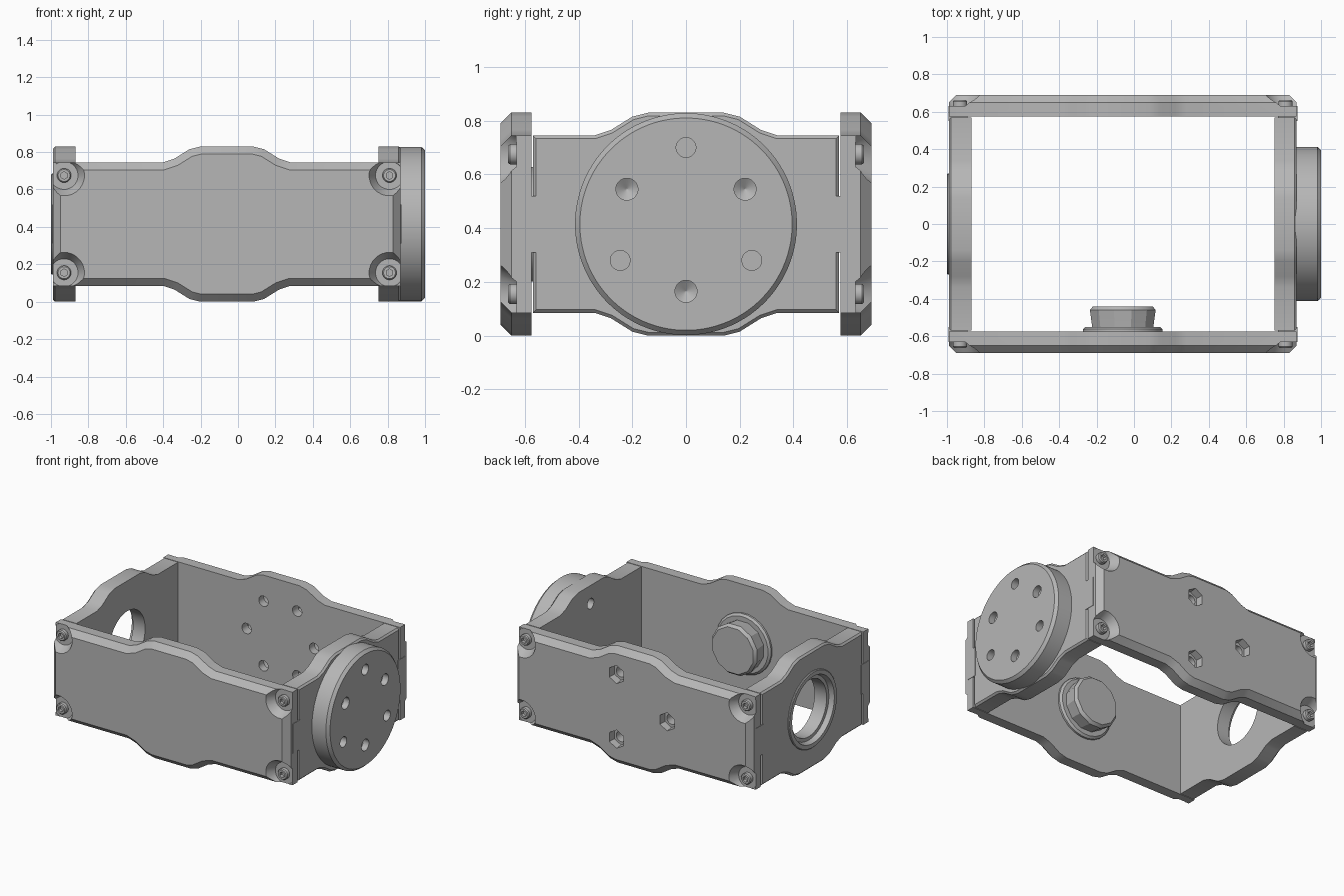
import bpy, bmesh, math
from mathutils import Vector

if "Cube" in bpy.data.objects:
    bpy.data.objects.remove(bpy.data.objects["Cube"], do_unlink=True)

# One grey finish for the whole bracket
grey = bpy.data.materials.new("machined_grey")
grey.use_nodes = True
grey.diffuse_color = (0.47, 0.47, 0.47, 1)
grey.node_tree.nodes["Principled BSDF"].inputs["Base Color"].default_value = grey.diffuse_color

MID_X, MID_Z = -0.06, 0.415      # centre of the rectangular frame
HALF_X, HALF_Z, BUMP_Z = 0.93, 0.33, 0.415
OUT_Y, IN_Y = 0.69, 0.575


def place(axis, d, u, v):
    return Vector((d, u, v)) if axis == "x" else Vector((u, d, v))


def finish(name, bm):
    bmesh.ops.recalc_face_normals(bm, faces=bm.faces[:])
    mesh = bpy.data.meshes.new(name)
    bm.to_mesh(mesh)
    bm.free()
    obj = bpy.data.objects.new(name, mesh)
    bpy.context.collection.objects.link(obj)
    mesh.materials.append(grey)
    return obj


def prism(name, axis, outline, inner, outer, chamfer=0):
    """Extrude an outline along an axis and chamfer the rim of its outer face."""
    bm = bmesh.new()
    loops = [[bm.verts.new(place(axis, d, u, v)) for u, v in outline] for d in (inner, outer)]
    n = len(outline)
    bm.faces.new(loops[0])
    top = bm.faces.new(loops[1])
    for i in range(n):
        j = (i + 1) % n
        bm.faces.new((loops[0][i], loops[0][j], loops[1][j], loops[1][i]))
    bmesh.ops.recalc_face_normals(bm, faces=bm.faces[:])
    if chamfer:
        bmesh.ops.bevel(bm, geom=top.edges[:], offset=chamfer, segments=1,
                        affect="EDGES", clamp_overlap=False)
    return finish(name, bm)


def box(name, axis, u0, u1, v0, v1, d0, d1):
    return prism(name, axis, [(u0, v0), (u1, v0), (u1, v1), (u0, v1)], d0, d1)


def lathe(name, axis, u, v, profile, sides=48):
    """Closed turned solid from (position, radius) pairs."""
    bm = bmesh.new()
    rings = []
    for d, r in profile:
        angles = [math.tau * (i + 0.5) / sides for i in range(sides)]
        rings.append([bm.verts.new(place(axis, d, u + r * math.cos(a), v + r * math.sin(a)))
                      for a in angles])
    for a, b in zip(rings, rings[1:]):
        for i in range(sides):
            j = (i + 1) % sides
            bm.faces.new((a[i], a[j], b[j], b[i]))
    bm.faces.new(rings[0])
    bm.faces.new(rings[-1])
    return finish(name, bm)


def cut(target, cutters):
    """Subtract cutters, then discard them."""
    bpy.context.view_layer.objects.active = target
    for c in cutters:
        c.hide_render = True
        mod = target.modifiers.new("cut", "BOOLEAN")
        mod.operation, mod.solver, mod.object = "DIFFERENCE", "EXACT", c
        bpy.ops.object.modifier_apply(modifier=mod.name)
        bpy.data.objects.remove(c, do_unlink=True)


def bumped_outline(mid, half):
    """Long plate outline with a rounded bulge on both long edges."""
    upper = [(half, HALF_Z), (0.34, HALF_Z), (0.28, HALF_Z + 0.02), (0.20, BUMP_Z - 0.015),
             (0.14, BUMP_Z)]
    upper += [(-u, v) for u, v in reversed(upper)]
    ring = upper + [(u, -v) for u, v in reversed(upper)]
    return [(mid + u, MID_Z + v) for u, v in ring]


def ring_points(radius, angles):
    return [(MID_X - 0.01 + radius * math.cos(math.radians(a)),
             MID_Z + radius * math.sin(math.radians(a))) for a in angles]


# Front and back plates with corner bolt pockets
plates = {}
for s, label in ((-1, "front"), (1, "back")):
    plate = prism(label + "_plate", "y", bumped_outline(MID_X, HALF_X), s * IN_Y, s * OUT_Y, 0.04)
    plates[label] = plate
    cutters = []
    for sx in (-1, 1):
        for sz in (-1, 1):
            bx, bz = MID_X + sx * 0.87, MID_Z + sz * 0.26
            cutters.append(lathe("pocket", "y", bx, bz, [(s * 0.63, 0.075), (s * 0.70, 0.115)], 24))
            cutters.append(box("notch", "y", bx, bx + sx * 0.1, bz, bz + sz * 0.1,
                               s * 0.632, s * 0.72))
            bolt = lathe(label + "_corner_bolt", "y", bx, bz,
                         [(s * 0.62, 0.038), (s * 0.655, 0.038), (s * 0.662, 0.032)], 24)
            cut(bolt, [lathe("socket", "y", bx, bz, [(s * 0.64, 0.02), (s * 0.68, 0.02)], 6)])
    cut(plate, cutters)

# Back plate: three hexagonal through holes and three blind inner holes
holes = []
for u, v in ring_points(0.265, (60, 180, 300)):
    holes.append(lathe("hole", "y", u, v, [(0.5, 0.037), (0.75, 0.037)], 24))
    holes.append(lathe("hex", "y", u, v, [(0.64, 0.06), (0.72, 0.068)], 6))
for u, v in ring_points(0.265, (0, 120, 240)):
    holes.append(lathe("blind", "y", u, v, [(0.5, 0.037), (0.63, 0.037), (0.645, 0.002)], 24))
cut(plates["back"], holes)

# Faceted plug with collar inside the front plate
lathe("plug_collar", "y", MID_X, MID_Z, [(-0.58, 0.215), (-0.562, 0.215), (-0.55, 0.2)], 24)
lathe("plug", "y", MID_X, MID_Z, [(-0.57, 0.168), (-0.53, 0.172), (-0.46, 0.182), (-0.44, 0.165)], 12)

# End plates with locking tabs
ends = {}
for s, label in ((-1, "right"), (1, "left")):
    inner, outer = MID_X + s * 0.81, MID_X + s * HALF_X
    ends[label] = prism(label + "_end_plate", "x", bumped_outline(0, 0.57), inner, outer, 0.012)
    for sy in (-1, 1):
        box(label + "_tab", "x", sy * 0.55, sy * 0.63, 0.31, 0.52, outer - s * 0.1, outer + s * 0.003)

# Bearing ring and bore on the open end
ring = lathe("bearing_ring", "x", 0, MID_Z, [(-0.95, 0.27), (-0.995, 0.27), (-1.0, 0.265)], 64)
for part in (ring, ends["right"]):
    cut(part, [lathe("bore", "x", 0, MID_Z, [(-1.1, 0.2), (-0.8, 0.2)], 64),
               lathe("counterbore", "x", 0, MID_Z, [(-1.01, 0.24), (-0.965, 0.225)], 64)])

# Round output flange on the other end
flange = lathe("output_flange", "x", 0, MID_Z, [(0.86, 0.413), (0.98, 0.413), (1.0, 0.395)], 96)
through = [(0, 0.70), (-0.245, 0.28), (0.245, 0.28)]
blind = [(0, 0.165), (-0.22, 0.545), (0.22, 0.545)]
for part in (flange, ends["left"]):
    cut(part, [lathe("hole", "x", u, v, [(0.7, 0.037), (1.05, 0.037)], 24) for u, v in through])
cut(flange, [lathe("drill", "x", u, v, [(0.93, 0.002), (0.955, 0.041), (1.05, 0.041)], 24)
             for u, v in blind])

# Crisp edges, smooth curves
for obj in bpy.context.scene.objects:
    if obj.type == "MESH":
        bpy.ops.object.select_all(action="DESELECT")
        obj.select_set(True)
        bpy.context.view_layer.objects.active = obj
        bpy.ops.object.shade_smooth_by_angle(angle=math.radians(25))
